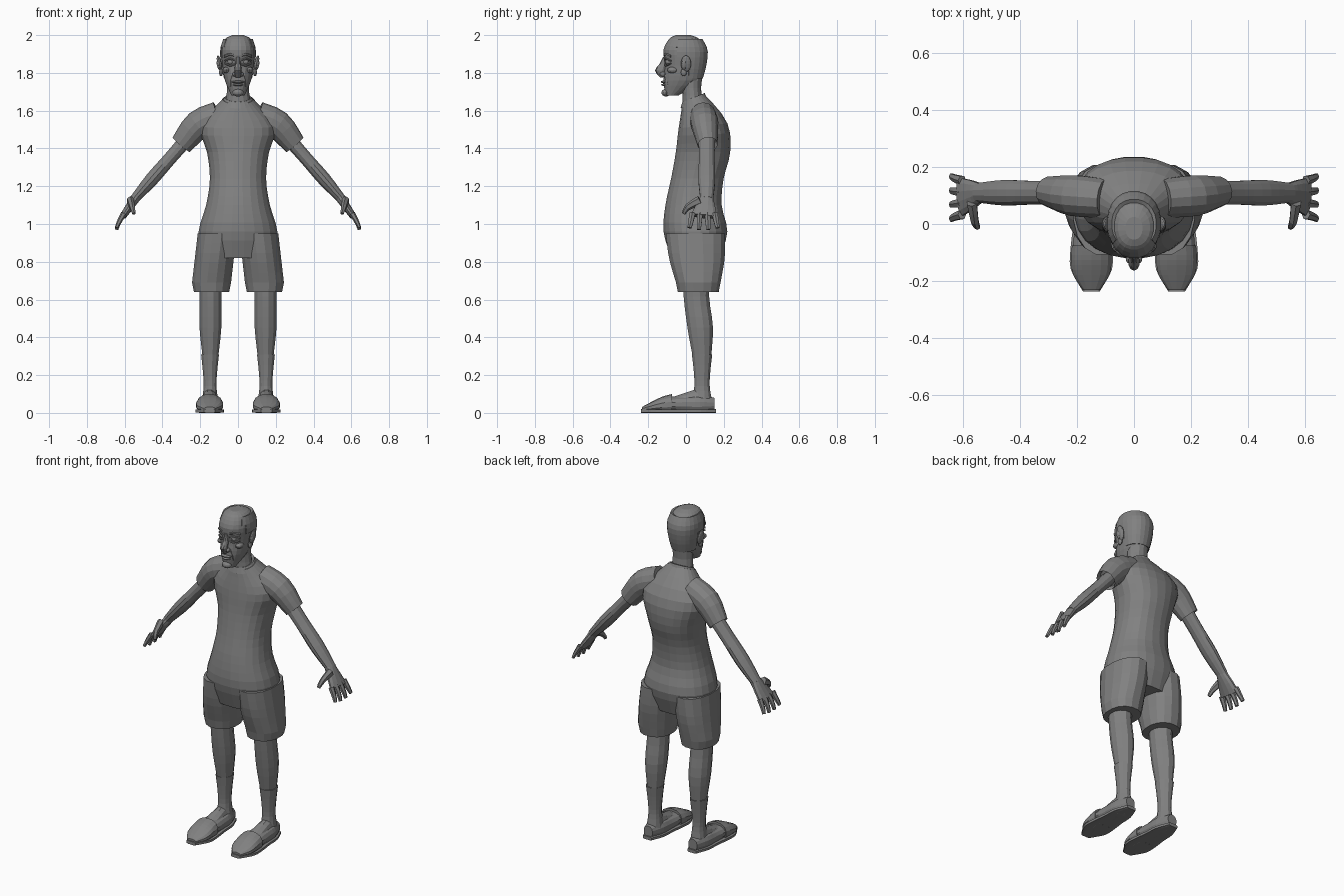
import bpy, bmesh, math
from mathutils import Vector, Matrix

cube = bpy.data.objects.get("Cube")
if cube:
    bpy.data.objects.remove(cube, do_unlink=True)

grey = bpy.data.materials.new("plain grey")
grey.use_nodes = True
colour = (.22, .22, .22, 1)
grey.diffuse_color = colour
grey.node_tree.nodes["Principled BSDF"].inputs["Base Color"].default_value = colour

RIGHTWARD, BACKWARD, UPWARD = Matrix.Identity(3)


def finish(name, mesh_data, mirrored):
    """Turn a bmesh into a grey, flat-shaded object, mirrored if it is one of a pair."""
    bmesh.ops.recalc_face_normals(mesh_data, faces=mesh_data.faces)
    mesh = bpy.data.meshes.new(name)
    mesh_data.to_mesh(mesh)
    mesh_data.free()
    mesh.materials.append(grey)
    part = bpy.data.objects.new(name, mesh)
    bpy.context.collection.objects.link(part)
    if mirrored:
        part.modifiers.new("Mirror", 'MIRROR').use_mirror_merge = False
    return part


def sample(keys, position):
    """Smooth curve through evenly spaced keys; a single number stays constant."""
    if not isinstance(keys, tuple):
        return keys
    padded = (2 * keys[0] - keys[1], *keys, 2 * keys[-1] - keys[-2])
    place = position * (len(keys) - 1)
    span = min(int(place), len(keys) - 2)
    t = place - span
    before, start, end, after = padded[span:span + 4]
    slope_in, slope_out = (end - before) / 2, (after - start) / 2
    change = end - start
    return start + t * (slope_in + t * (3 * change - 2 * slope_in - slope_out
                                        + t * (slope_in + slope_out - 2 * change)))


def add_loft(mesh_data, x, y, z, wide, deep, tilt=0, rings=10, sides=12,
             axis=None, across=RIGHTWARD, power=1, hollow=0):
    """Skin rounded sections whose centre and half sizes follow smooth profiles."""
    def centre(position):
        return Vector([sample(keys, position) for keys in (x, y, z)])

    loops = []
    for index in range(rings):
        position = index / (rings - 1)
        middle = centre(position)
        ahead, behind = min(position + .01, 1), max(position - .01, 0)
        along = axis or (centre(ahead) - centre(behind)).normalized()
        first = (across - along * across.dot(along)).normalized()
        second = along.cross(first)
        loop = []
        for side in range(sides):
            angle = math.tau * (side + .5) / sides
            cosine, sine = math.cos(angle), math.sin(angle)
            point = middle + first * sample(wide, position) * math.copysign(abs(cosine) ** power, cosine)
            point += second * sample(deep, position) * math.copysign(abs(sine) ** power, sine)
            point.z += sample(tilt, position) * (point.y - middle.y)
            point.z = max(point.z, 0)
            loop.append(mesh_data.verts.new(point))
        loops.append(loop)
    for lower, upper in zip(loops, loops[1:]):
        for side in range(sides):
            following = (side + 1) % sides
            mesh_data.faces.new((lower[side], lower[following], upper[following], upper[side]))
    mesh_data.faces.new(loops[0])
    opening = mesh_data.faces.new(loops[-1])
    if hollow:
        opening.normal_update()
        bmesh.ops.inset_individual(mesh_data, faces=[opening], thickness=.01)
        bmesh.ops.translate(mesh_data, verts=opening.verts, vec=-along * hollow)


def loft(name, mirrored=False, **profile):
    mesh_data = bmesh.new()
    add_loft(mesh_data, **profile)
    return finish(name, mesh_data, mirrored)


def blob(name, centre, radii, mirrored=False, lean=0):
    mesh_data = bmesh.new()
    placement = Matrix.Translation(centre) @ Matrix.Rotation(lean, 4, 'Y') @ Matrix.Diagonal((*radii, 1))
    bmesh.ops.create_uvsphere(mesh_data, u_segments=12, v_segments=8, radius=1, matrix=placement)
    return finish(name, mesh_data, mirrored)


def face_ridge(name, height, arch, size):
    """Thin ridge that follows the curve of the face above or below an eye."""
    loft(name, mirrored=True, x=(.01, .04, .07), y=(-.11, -.108, -.08),
         z=(height, height + arch, height), wide=size, deep=size,
         rings=5, sides=6, across=BACKWARD)


# Shirt body and seat of the shorts
loft("torso", x=0, z=(.82, 1.66), axis=UPWARD, rings=19, sides=24, power=.9,
     y=(.05, .05, .04, .06, .09, .09, .04),
     wide=(.19, .21, .17, .15, .165, .2, .08),
     deep=(.13, .17, .15, .14, .145, .13, .06),
     tilt=(0, 0, 0, 0, 0, .1, .4))

# Collar standing around the neck
loft("collar", x=0, y=.04, z=(1.64, 1.67), wide=(.09, .07), deep=(.07, .06),
     tilt=.4, rings=3, sides=20, axis=UPWARD)

# Shorts legs and sleeves with open hems
loft("shorts_legs", mirrored=True, x=(.11, .14), y=(.05, .065), z=(.95, .69),
     wide=.105, deep=(.16, .15, .12), rings=6, sides=16, axis=UPWARD, power=.9, hollow=.05)
loft("sleeves", mirrored=True, x=(.1, .21, .3), y=(.09, .1, .115), z=(1.57, 1.525, 1.42),
     wide=(.07, .073, .053), deep=(.08, .077, .06), rings=7, sides=14,
     across=BACKWARD, hollow=.03)

# Bare arms and palms
loft("arms", mirrored=True, x=(.27, .55), y=.11, z=(1.45, 1.13), across=BACKWARD,
     wide=(.045, .043, .046, .035), deep=(.038, .036, .037, .025))
loft("palms", mirrored=True, x=(.54, .61), y=(.11, .095), z=(1.14, 1.04),
     wide=(.035, .055, .07), deep=(.026, .018), rings=5, across=BACKWARD)

# Four fanned fingers and a thumb
mesh_data = bmesh.new()
for finger in range(4):
    offset = 1.5 - finger
    shorter = .01 * abs(offset)
    add_loft(mesh_data, x=(.605, .63, .643), z=(1.055, 1.01, .965 + shorter),
             y=(.093 + .04 * offset, .093 + .05 * offset),
             wide=(.018, .012), deep=(.016, .009), rings=4, sides=6, across=BACKWARD)
add_loft(mesh_data, x=(.57, .55), y=(.075, .01, -.012), z=(1.125, 1.09, 1.055),
         wide=(.02, .01), deep=(.026, .01), rings=5, sides=6)
finish("fingers", mesh_data, True)

# Bare legs, ankle socks and insteps
loft("legs", mirrored=True, x=.146, y=(.055, .055, .075, .085), z=(.78, .29), axis=UPWARD,
     wide=(.07, .06, .06, .042), deep=(.08, .07, .07, .05))
loft("socks", mirrored=True, x=.148, y=.085, z=(.31, .06), axis=UPWARD,
     wide=(.049, .04, .035, .045), deep=(.056, .046, .042, .055))
loft("insteps", mirrored=True, x=.15, y=(.09, -.1), z=(.07, .04), axis=BACKWARD,
     wide=(.036, .055), deep=(.07, .035), rings=6)

# Slippers: heel part, overlapping toe part and flat sole
loft("slipper_heels", mirrored=True, x=.15, y=(.15, -.08), z=.045, axis=BACKWARD,
     wide=(.03, .055, .06, .066), deep=(.035, .05, .045, .04), sides=14, power=.9)
loft("slipper_toes", mirrored=True, x=.15, y=(-.075, -.232), z=(.045, .04, .03, .02),
     axis=BACKWARD, wide=(.07, .073, .065, .03), deep=(.055, .045, .03, .012),
     sides=14, power=.9)
loft("slipper_soles", mirrored=True, x=.15, y=(.158, -.238), z=.01, axis=BACKWARD,
     wide=(.03, .06, .065, .075, .075, .03), deep=.01, rings=16, sides=8, power=.4)

# Neck and head
loft("neck", x=0, y=(.045, .03, .025), z=(1.6, 1.8), axis=UPWARD, sides=14, rings=6,
     wide=(.075, .06, .06), deep=(.065, .05, .065))
loft("head", x=0, axis=UPWARD, rings=16, sides=20, power=.92,
     z=(1.68, 1.76, 1.84, 1.92, 1.98, 2), y=(-.075, -.02, -.006, -.007, -.01, -.015),
     wide=(.035, .07, .083, .09, .068, .03), deep=(.035, .1, .106, .114, .08, .04))

# Hair around the back and sides, leaving the crown and face bare
hair = loft("hair", x=0, y=0, z=(1.77, 1.84, 1.92, 1.98), axis=UPWARD, rings=9, sides=24,
            wide=(.073, .088, .094, .077), deep=(.088, .107, .114, .086), power=.92)
mesh_data = bmesh.new()
mesh_data.from_mesh(hair.data)
bare = []
for face in mesh_data.faces:
    middle = face.calc_center_median()
    hairline = -.055 if middle.z > 1.88 else .015
    if len(face.verts) > 4 or middle.y < hairline:
        bare.append(face)
bmesh.ops.delete(mesh_data, geom=bare, context='FACES')
mesh_data.to_mesh(hair.data)
mesh_data.free()
thickness = hair.modifiers.new("Thickness", 'SOLIDIFY')
thickness.thickness = .015
thickness.offset = -.8

# Hooked nose
loft("nose", x=0, y=(-.11, -.12, -.135, -.125), z=(1.885, 1.775), axis=UPWARD, rings=7, sides=10,
     wide=(.011, .014, .021, .012), deep=(.012, .02, .029, .012))
blob("nostrils", (.018, -.122, 1.793), (.011, .016, .012), True)

# Eyes, lids, bags and brows
blob("eyes", (.038, -.091, 1.858), (.019, .019, .016), True)
face_ridge("eyelids", 1.864, .012, .005)
face_ridge("eye_bags", 1.85, -.012, .005)
face_ridge("eyebrows", 1.888, .01, .008)

# Cheeks, mouth and chin
loft("cheek_folds", mirrored=True, x=(.022, .036, .038), y=(-.11, -.095), z=(1.795, 1.73),
     wide=.007, deep=.006, rings=5, sides=6, across=BACKWARD)
blob("cheekbones", (.06, -.07, 1.815), (.021, .03, .017), True)
blob("upper_lip", (0, -.112, 1.752), (.033, .022, .008))
blob("lower_lip", (0, -.11, 1.737), (.028, .022, .007))
blob("chin", (0, -.106, 1.695), (.03, .024, .02))

# Ears: rim, lobe and inner fold
blob("ear_rims", (.098, 0, 1.848), (.012, .027, .045), True, lean=.2)
blob("ear_lobes", (.09, -.012, 1.803), (.011, .016, .02), True)
blob("ear_folds", (.103, -.01, 1.842), (.009, .014, .026), True, lean=.2)
